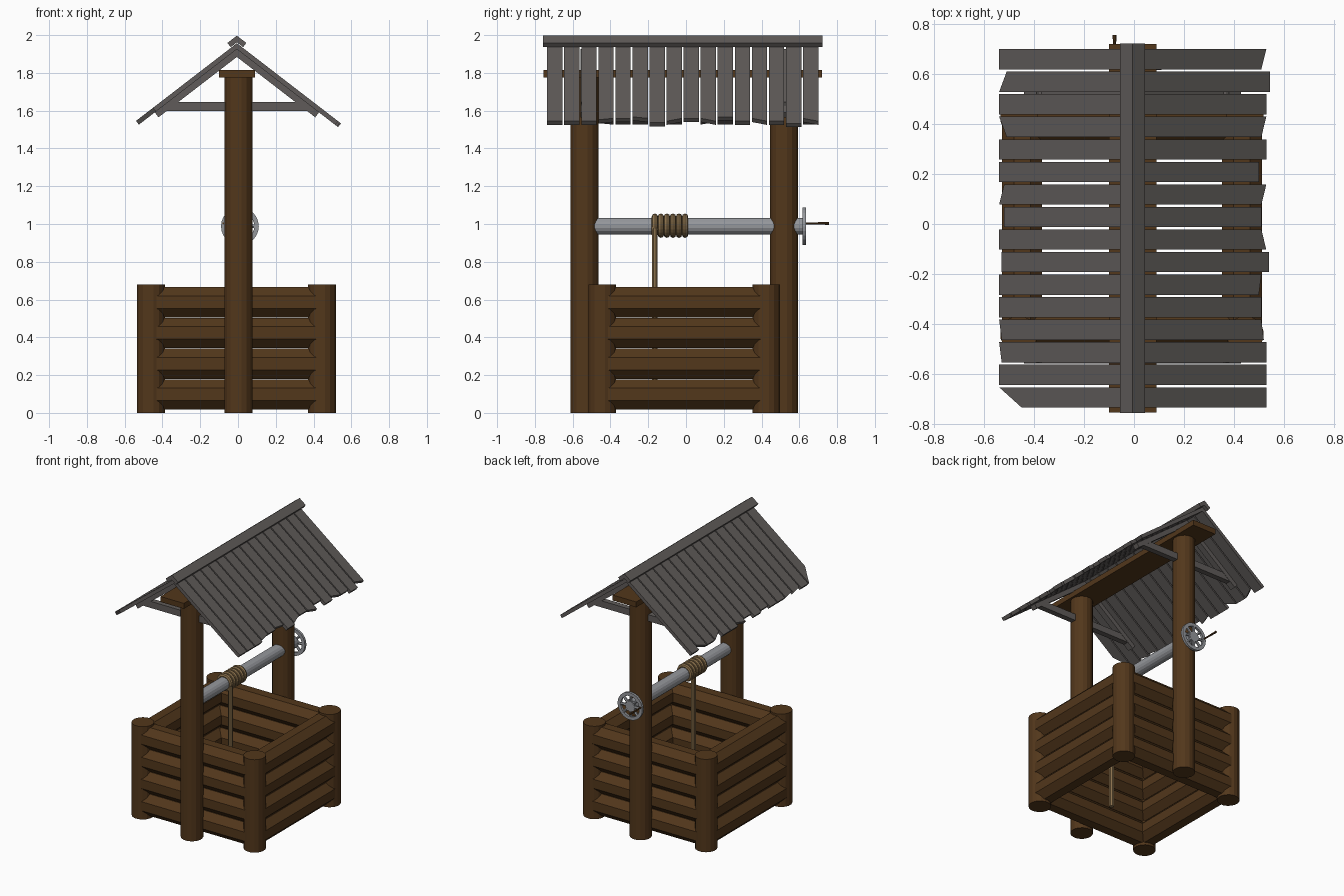
import bpy, bmesh
from math import pi, sin, cos, atan
from mathutils import Vector, Matrix

if "Cube" in bpy.data.objects:
    bpy.data.objects.remove(bpy.data.objects["Cube"])


def material(name, rgb):
    m = bpy.data.materials.new(name)
    m.diffuse_color = (*rgb, 1)
    m.use_nodes = True
    m.node_tree.nodes["Principled BSDF"].inputs["Base Color"].default_value = m.diffuse_color
    return m


WOOD = material("brown_wood", (0.085, 0.038, 0.011))
ROOF = material("weathered_grey", (0.115, 0.105, 0.10))
METAL = material("metal", (0.30, 0.31, 0.33))
ROPE = material("rope", (0.25, 0.16, 0.07))


def finish(name, bm, mat):
    bmesh.ops.recalc_face_normals(bm, faces=bm.faces)
    me = bpy.data.meshes.new(name)
    bm.to_mesh(me)
    bm.free()
    ob = bpy.data.objects.new(name, me)
    bpy.context.collection.objects.link(ob)
    me.materials.append(mat)
    return ob


def rod(name, a, b, r, sides, mat, r2=None):
    """Cylinder between two points, with a flat facing the axes."""
    a, b = Vector(a), Vector(b)
    d = b - a
    rot = d.to_track_quat('Z', 'Y').to_matrix().to_4x4()
    bm = bmesh.new()
    bmesh.ops.create_cone(bm, cap_ends=True, segments=sides, radius1=r,
                          radius2=r if r2 is None else r2, depth=d.length,
                          matrix=Matrix.Translation((a + b) / 2) @ rot
                          @ Matrix.Rotation(pi / sides, 4, 'Z'))
    return finish(name, bm, mat)


def box(name, lo, hi, mat):
    lo, hi = Vector(lo), Vector(hi)
    bm = bmesh.new()
    bmesh.ops.create_cube(bm, size=1, matrix=Matrix.Translation((lo + hi) / 2)
                          @ Matrix.Diagonal((*(hi - lo), 1)))
    return finish(name, bm, mat)


def ring(name, profile, centre, n, mat):
    """Closed (radius, y) profile turned around the y axis."""
    bm = bmesh.new()
    loops = [[bm.verts.new((centre[0] + r * cos(2 * pi * i / n), centre[1] + y,
                            centre[2] + r * sin(2 * pi * i / n)))
              for r, y in profile] for i in range(n)]
    m = len(profile)
    for i in range(n):
        p, q = loops[i], loops[(i + 1) % n]
        for j in range(m):
            k = (j + 1) % m
            bm.faces.new((p[j], p[k], q[k], q[j]))
    return finish(name, bm, mat)


# Low log wall: corner posts and four stacked logs per side
CX, CY, HX, HY = -0.008, -0.009, 0.453, 0.434
for sx in (-1, 1):
    for sy in (-1, 1):
        x, y = CX + sx * HX, CY + sy * HY
        rod("corner_post", (x, y, 0), (x, y, 0.68), 0.075, 16, WOOD)
for k in range(4):
    z = 0.098 + 0.1625 * k
    for s in (-1, 1):
        y = CY + s * (HY - 0.013)
        x = CX + s * (HX - 0.013)
        rod("wall_log_x", (CX - HX, y, z), (CX + HX, y, z), 0.0865, 8, WOOD)
        rod("wall_log_y", (x, CY - HY, z), (x, CY + HY, z), 0.0865, 8, WOOD)

# Tall posts and the plank they carry
POST_Y = (-0.537, 0.519)
for y in POST_Y:
    rod("tall_post", (0.003, y, 0), (0.003, y, 1.78), 0.075, 16, WOOD)
box("top_plank", (-0.10, -0.755, 1.775), (0.09, 0.72, 1.815), WOOD)

# Roof
SLOPE = 0.77
ANG = atan(SLOPE)
RX = -0.006


def slope_slab(name, apex, t, y0, y1, side, x0, x1):
    """Slab on one roof slope; x0/x1 are the run of its end at y0 and y1."""
    bm = bmesh.new()
    rows = []
    for y, run in ((y0, x0), (y1, x1)):
        pts = [(0, apex), (run, apex - SLOPE * run),
               (run - t * sin(ANG), apex - SLOPE * run - t * cos(ANG)),
               (0, apex - t / cos(ANG))]
        rows.append([bm.verts.new((RX + side * px, y, pz)) for px, pz in pts])
    a, b = rows
    bm.faces.new(a)
    bm.faces.new(b[::-1])
    for i in range(4):
        j = (i + 1) % 4
        bm.faces.new((a[i], b[i], b[j], a[j]))
    return finish(name, bm, ROOF)


# Ragged board ends, front to back: (front edge, back edge) in hundredths
right = [(53, 53), (53, 53), (53, 53), (52, 51), (51, 51), (50, 51), (54, 54), (53, 51),
         (51, 51), (51, 53), (50, 50), (53, 53), (51, 53), (53, 53), (54.5, 54.5), (51, 53)]
left = [(45, 54), (54, 54), (53, 54), (53, 54), (54, 54), (54, 54), (53, 53), (54, 54),
        (52, 52), (54, 52), (54, 54), (54, 54), (51, 54), (54, 54), (54, 51), (54, 54)]
for i in range(16):
    y = -0.735 + 0.0903 * i
    for side, ends in ((1, right), (-1, left)):
        e0, e1 = (side * RX * -1 + e / 100 for e in ends[i])
        slope_slab("roof_board", 1.957, 0.025, y, y + 0.081, side, e0, e1)
for side in (-1, 1):
    slope_slab("ridge_cap", 1.997, 0.028, -0.757, 0.722, side, 0.05, 0.05)
    for y in POST_Y:
        slope_slab("rafter", 1.926, 0.033, y - 0.022, y + 0.022, side, 0.435, 0.435)
for y in POST_Y:
    box("roof_tie", (-0.39, y - 0.02, 1.597), (0.38, y + 0.02, 1.645), ROOF)

# Winding axle
AX, AZ = 0.01, 0.988
rod("axle", (AX, -0.54, AZ), (AX, 0.625, AZ), 0.045, 16, METAL)

# Spoked wheel and handle peg
WY = 0.626
ring("wheel_rim", [(0.1, -0.009), (0.1, 0.009), (0.076, 0.009), (0.076, -0.009)],
     (AX, WY, AZ), 24, METAL)
rod("wheel_hub", (AX, WY - 0.009, AZ), (AX, WY + 0.009, AZ), 0.038, 16, METAL)
for k in range(8):
    a = 2 * pi * k / 8
    d = Vector((cos(a), 0, sin(a)))
    c = Vector((AX, WY, AZ))
    rod("wheel_spoke", c + d * 0.03, c + d * 0.082, 0.010, 6, METAL)
rod("handle_peg", (-0.078, 0.615, 1.003), (-0.078, 0.756, 1.003), 0.005, 8, WOOD, 0.008)

# Rope wound on the axle and hanging into the well
for k in range(6):
    prof = [(0.048 + 0.0165 * cos(2 * pi * j / 8), 0.0165 * sin(2 * pi * j / 8))
            for j in range(8)]
    ring("rope_coil", prof, (AX, -0.165 + 0.032 * k, AZ + 0.003), 20, ROPE)
rod("hanging_rope", (AX + 0.046, -0.165, AZ), (AX + 0.046, -0.165, 0.02), 0.0165, 8, ROPE)
